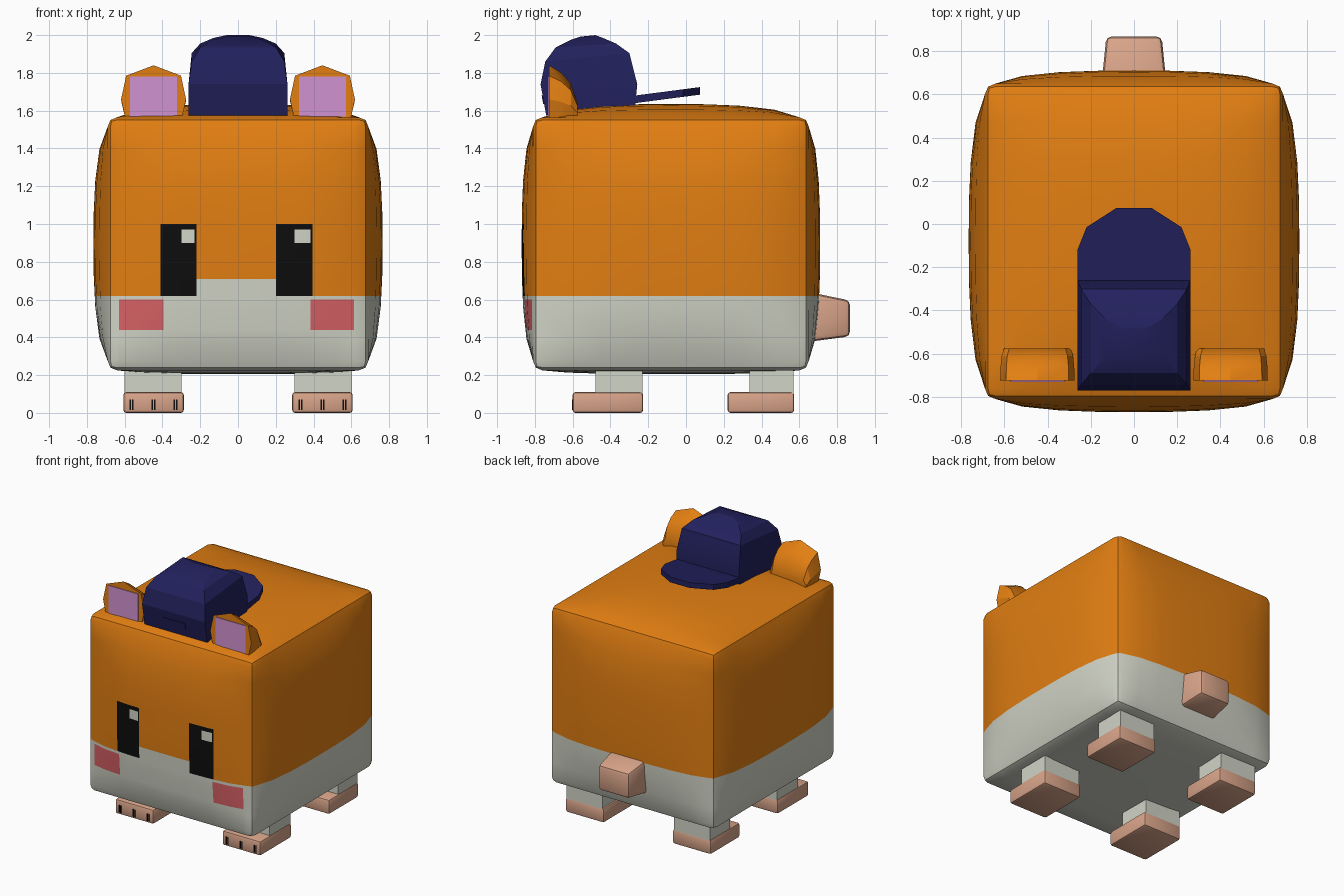
import bpy, bmesh, math
from mathutils import Vector

if "Cube" in bpy.data.objects:
    bpy.data.objects.remove(bpy.data.objects["Cube"])


def material(name, r, g, b):
    m = bpy.data.materials.new(name)
    m.diffuse_color = (r, g, b, 1)
    m.use_nodes = True
    m.node_tree.nodes["Principled BSDF"].inputs["Base Color"].default_value = m.diffuse_color
    return m


ORANGE = material("orange fur", 0.76, 0.21, 0.006)
CREAM = material("pale fur", 0.64, 0.66, 0.57)
BLACK = material("black", 0.004, 0.004, 0.004)
BLUSH = material("blush red", 0.68, 0.12, 0.13)
PINK = material("ear pink", 0.64, 0.29, 0.64)
SKIN = material("skin", 0.69, 0.37, 0.25)
NAVY = material("navy cloth", 0.016, 0.015, 0.11)


def finish(name, bm, mats, angle=30):
    bmesh.ops.recalc_face_normals(bm, faces=bm.faces)
    me = bpy.data.meshes.new(name)
    bm.to_mesh(me)
    bm.free()
    ob = bpy.data.objects.new(name, me)
    bpy.context.collection.objects.link(ob)
    for m in mats:
        me.materials.append(m)
    bpy.ops.object.select_all(action='DESELECT')
    ob.select_set(True)
    bpy.context.view_layer.objects.active = ob
    bpy.ops.object.shade_smooth_by_angle(angle=math.radians(angle))
    return ob


def loft(name, rings, mat, angle=30, bevel=0):
    """Skin a list of equal-length point rings and cap both ends."""
    bm = bmesh.new()
    vs = [[bm.verts.new(p) for p in r] for r in rings]
    n = len(vs[0])
    for a, b in zip(vs, vs[1:]):
        for i in range(n):
            j = (i + 1) % n
            bm.faces.new((a[i], a[j], b[j], b[i]))
    bm.faces.new(vs[0])
    bm.faces.new(vs[-1])
    bmesh.ops.recalc_face_normals(bm, faces=bm.faces)
    if bevel:
        bmesh.ops.bevel(bm, geom=bm.edges[:], offset=bevel, segments=2,
                        profile=0.5, affect='EDGES')
    return finish(name, bm, [mat], angle)


def box(name, x0, x1, y0, y1, z0, z1, mat, bevel=0):
    rings = [[(x0, y0, z), (x1, y0, z), (x1, y1, z), (x0, y1, z)] for z in (z0, z1)]
    return loft(name, rings, mat, bevel=bevel)


# Body: gridded box with bulging sides and rounded edges
bm = bmesh.new()
bmesh.ops.create_cube(bm, size=2)
bmesh.ops.subdivide_edges(bm, edges=bm.edges[:], cuts=7, use_grid_fill=True)
on_edge = lambda e: sum(all(abs(v.co[i] - s) < 1e-4 for v in e.verts)
                        for i in range(3) for s in (-1, 1)) == 2
corner_edges = [e for e in bm.edges if on_edge(e)]
centre, half = Vector((0, -0.08, 0.895)), Vector((0.69, 0.73, 0.67))
bulge = {(0, -1): 0.075, (0, 1): 0.075, (1, -1): 0.06,
         (1, 1): 0.06, (2, -1): 0.02, (2, 1): 0.07}
for v in bm.verts:
    u = v.co.copy()
    v.co = Vector(centre[i] + u[i] * half[i] for i in range(3))
    for (i, s), amount in bulge.items():
        if abs(u[i] - s) < 1e-4:
            a, b = (abs(u[k]) ** 3 for k in range(3) if k != i)
            v.co[i] += s * amount * (1 - a) * (1 - b)
bmesh.ops.bevel(bm, geom=corner_edges, offset=0.05, segments=2, profile=0.5, affect='EDGES')


def cut(axis, value, front=True):
    bm.normal_update()
    faces = [f for f in bm.faces if not front or f.normal.y < -0.7]
    geom = set(faces)
    for f in faces:
        geom.update(f.edges)
        geom.update(f.verts)
    no, co = Vector((0, 0, 0)), Vector((0, 0, 0))
    no[axis], co[axis] = 1, value
    bmesh.ops.bisect_plane(bm, geom=list(geom), dist=1e-5, plane_co=co, plane_no=no)


# Face markings: x0, x1, z0, z1, material index (first match wins)
BELLY = 0.62
marks = [(-0.30, -0.23, 0.90, 0.97, 1), (0.30, 0.385, 0.90, 0.97, 1),
         (-0.41, -0.22, BELLY, 1.0, 2), (0.20, 0.395, BELLY, 1.0, 2),
         (-0.22, 0.20, BELLY, 0.71, 1),
         (-0.63, -0.395, 0.44, 0.60, 3), (0.385, 0.615, 0.44, 0.60, 3)]
cut(2, BELLY, front=False)
for x in sorted({v for m in marks for v in m[:2]}):
    cut(0, x)
for z in sorted({v for m in marks for v in m[2:4]} - {BELLY}):
    cut(2, z)
bm.normal_update()
for f in bm.faces:
    c = f.calc_center_median()
    f.material_index = 1 if c.z < BELLY else 0
    if f.normal.y < -0.7:
        for x0, x1, z0, z1, idx in marks:
            if x0 < c.x < x1 and z0 < c.z < z1:
                f.material_index = idx
                break
finish("body", bm, [ORANGE, CREAM, BLACK, BLUSH], 35)

ear_outline = [(-0.15, 1.56), (-0.172, 1.66), (-0.145, 1.785), (0, 1.84),
               (0.145, 1.785), (0.172, 1.66), (0.15, 1.56)]
for side, sx in (("left", -1), ("right", 1)):
    # Legs and feet
    for end, y0, y1, toe in (("front", -0.48, -0.23, -0.60), ("back", 0.335, 0.57, 0.22)):
        xs = sorted((sx * 0.30, sx * 0.60))
        fx = sorted((sx * 0.287, sx * 0.607))
        box(f"{end}_leg_{side}", *xs, y0, y1, 0.09, 0.30, CREAM)
        box(f"{end}_foot_{side}", *fx, toe, y1 + 0.003, 0.0, 0.11, SKIN, 0.015)
    # Claws: paired thin dark lines on the front feet
    for k in (-0.117, 0, 0.117):
        for d in (-0.007, 0.007):
            x = sx * 0.447 + k + d
            box(f"claw_{side}", x - 0.004, x + 0.004, -0.603, -0.597, 0.016, 0.072, BLACK)
    # Ears: flat front, domed back
    cx = sx * 0.447
    rings = [[(cx + x * kx, y, 1.56 + (z - 1.56) * kz) for x, z in ear_outline]
             for y, kx, kz in ((-0.725, 1, 1), (-0.66, 0.99, 0.86),
                               (-0.61, 0.96, 0.66), (-0.575, 0.9, 0.3))]
    loft(f"ear_{side}", rings, ORANGE, 25)
    box(f"inner_ear_{side}", cx - 0.125, cx + 0.125, -0.73, -0.722, 1.57, 1.78, PINK)

# Tail: tapered stub
loft("tail", [[(-w, y, z0), (w, y, z0), (w, y, z1), (-w, y, z1)]
              for y, w, z0, z1 in ((0.60, 0.155, 0.37, 0.65), (0.868, 0.128, 0.405, 0.595))],
     SKIN, bevel=0.025)

# Cap crown: stacked rectangles (half width, front y, z, back y, z)
crown = [(0.262, -0.74, 1.575, -0.27, 1.62), (0.262, -0.77, 1.74, -0.258, 1.74),
         (0.245, -0.745, 1.86, -0.30, 1.905), (0.20, -0.69, 1.935, -0.37, 1.955),
         (0.13, -0.61, 1.975, -0.44, 1.985), (0.06, -0.56, 1.992, -0.48, 2.0)]
loft("cap_crown", [[(-w, fy, fz), (w, fy, fz), (w, by, bz), (-w, by, bz)]
                   for w, fy, fz, by, bz in crown], NAVY, 20)

# Cap brim pointing backwards, tilted up
brim = [(0.262, -0.30), (0.262, -0.12), (0.22, -0.015), (0.08, 0.075)]
brim += [(-x, y) for x, y in reversed(brim)]
loft("cap_brim", [[(x, y, 1.64 + t + 0.13 * (y + 0.27)) for x, y in brim]
                  for t in (0, 0.04)], NAVY)

# Cap strap tab on the front of the crown
loft("cap_tab", [[(x, -0.74 - (z - 1.575) * 0.182 - d, z) for x, z in
                  ((-0.095, 1.635), (0.09, 1.635), (0.09, 1.68), (-0.095, 1.68))]
                 for d in (-0.003, 0.005)], NAVY)
